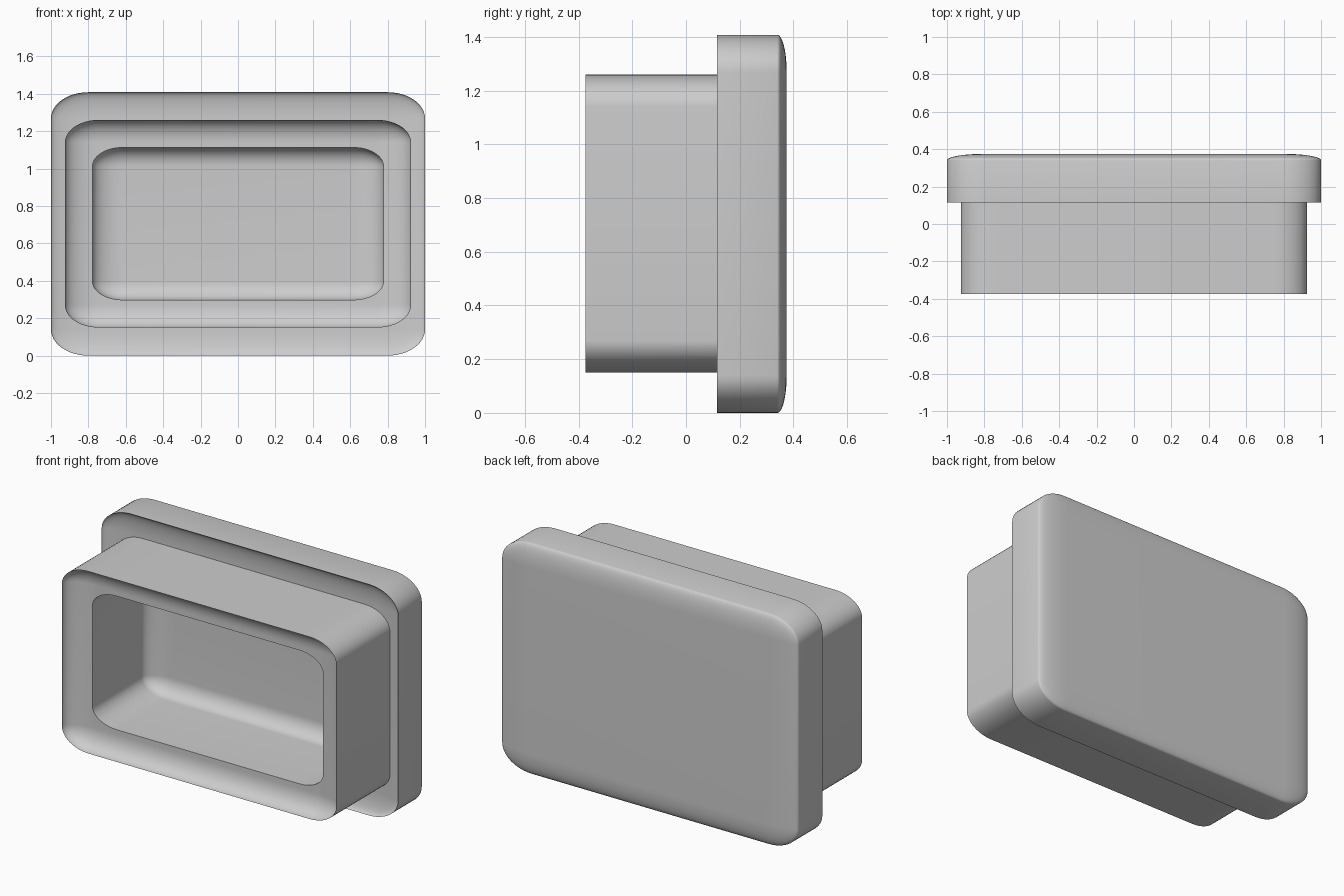
import bpy
import bmesh
from math import sin, cos, pi, radians

if "Cube" in bpy.data.objects:
    bpy.data.objects.remove(bpy.data.objects["Cube"])

STEPS = 12          # segments per rounded corner and per domed edge

grey = bpy.data.materials.new("plain_grey")
grey.use_nodes = True
colour = (0.61, 0.61, 0.61, 1)
grey.diffuse_color = colour
grey.node_tree.nodes["Principled BSDF"].inputs["Base Color"].default_value = colour


def dome_end(y, depth):
    """Rings running from the wall edge at y inwards along an elliptic curve."""
    angles = [pi / 2 * i / STEPS for i in range(STEPS + 1)]
    return [(y + depth * sin(a), 1 - cos(a)) for a in angles]


def loft(name, half_x, z_low, z_high, rx, rz, rings):
    """Rounded block along y; each ring is (y, share of the corner radius inset)."""
    bm = bmesh.new()
    mid, half_z = (z_low + z_high) / 2, (z_high - z_low) / 2
    loops = []
    for y, inset in rings:
        loop = []
        for quarter in range(4):
            sx = 1 if quarter in (0, 3) else -1
            sz = 1 if quarter in (0, 1) else -1
            for i in range(STEPS + 1):
                a = pi / 2 * (quarter + i / STEPS)
                loop.append(bm.verts.new((
                    sx * (half_x - rx) + rx * (1 - inset) * cos(a), y,
                    mid + sz * (half_z - rz) + rz * (1 - inset) * sin(a))))
        loops.append(loop)
    for a, b in zip(loops, loops[1:]):
        for i in range(len(a)):
            j = (i + 1) % len(a)
            bm.faces.new((a[i], a[j], b[j], b[i]))
    bm.faces.new(loops[0])
    bm.faces.new(loops[-1])
    bmesh.ops.remove_doubles(bm, verts=bm.verts, dist=0.00001)
    bmesh.ops.recalc_face_normals(bm, faces=bm.faces)
    mesh = bpy.data.meshes.new(name)
    bm.to_mesh(mesh)
    bm.free()
    mesh.materials.append(grey)
    obj = bpy.data.objects.new(name, mesh)
    bpy.context.collection.objects.link(obj)
    return obj


# Wide cap with a domed back and a hollowed front
cap = loft("cap", 1, 0, 1.408, 0.2, 0.14,
           dome_end(0.115, 0.035)[::-1] + dome_end(0.34, 0.035))
# Narrower plug in front, with a deeper hollowed rim
plug = loft("plug", 0.925, 0.15, 1.26, 0.18, 0.12,
            dome_end(-0.375, 0.085)[::-1] + [(0.2, 0)])
# Deep recess with a rounded floor
recess = loft("recess_cutter", 0.778, 0.298, 1.112, 0.16, 0.1,
              [(-0.6, 0)] + dome_end(0.18, 0.085))

# Join the plug to the cap, then cut the recess
for helper, operation in ((plug, "UNION"), (recess, "DIFFERENCE")):
    mod = cap.modifiers.new(helper.name, "BOOLEAN")
    mod.object = helper
    mod.operation = operation
    mod.solver = "EXACT"
bpy.context.view_layer.update()
evaluated = cap.evaluated_get(bpy.context.evaluated_depsgraph_get())
finished = bpy.data.meshes.new_from_object(evaluated)
cap.modifiers.clear()
cap.data = finished
cap.name = "stopper_body"
for helper in (plug, recess):
    bpy.data.objects.remove(helper)

# Smooth curves, crisp rims
bpy.ops.object.select_all(action="DESELECT")
cap.select_set(True)
bpy.context.view_layer.objects.active = cap
bpy.ops.object.shade_smooth_by_angle(angle=radians(45))
